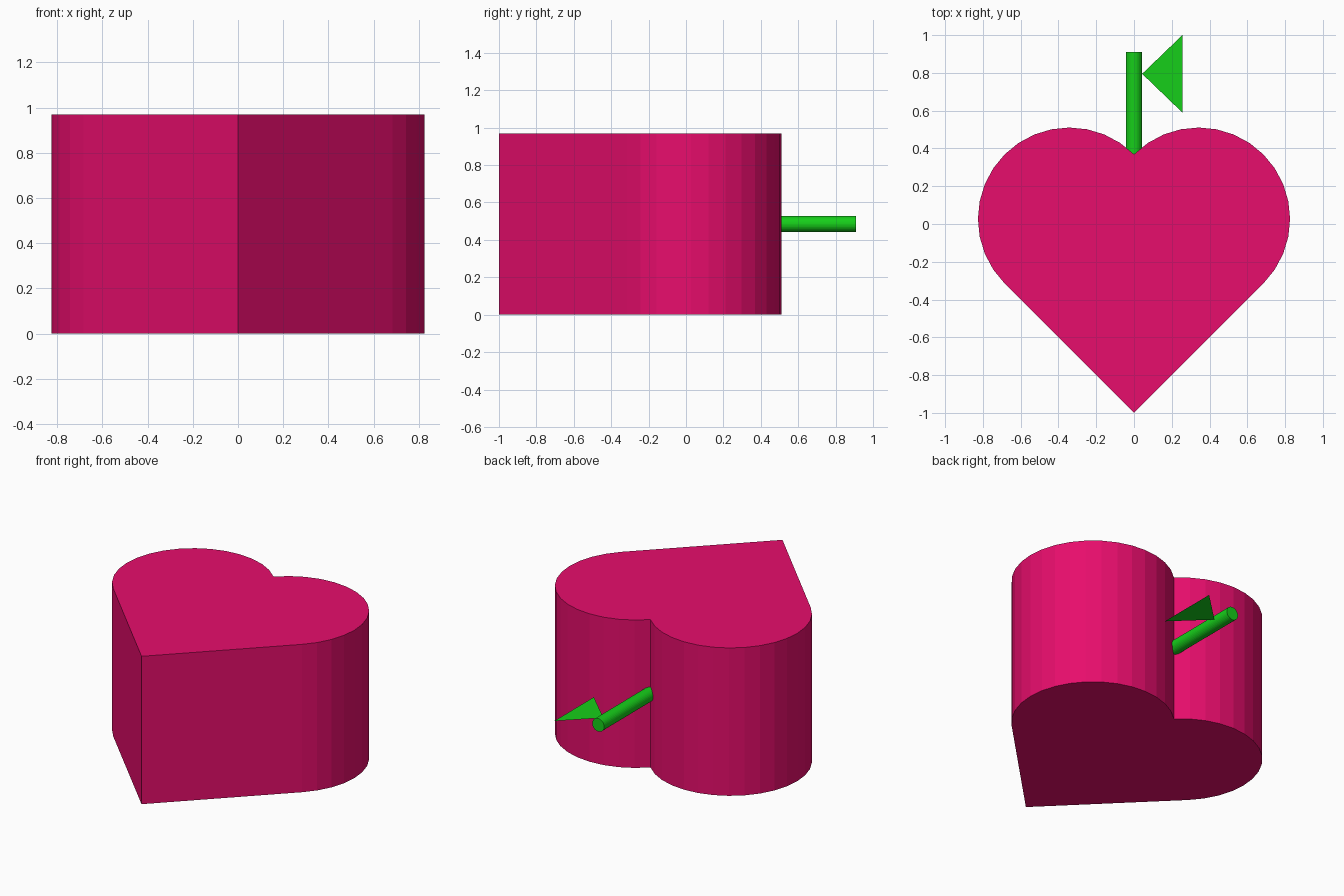
import bpy, bmesh, math
from mathutils import Matrix

if "Cube" in bpy.data.objects:
    bpy.data.objects.remove(bpy.data.objects["Cube"])

SIDE = 0.968              # square side, also lobe diameter
R = SIDE / 2
HALF_DIAG = SIDE / math.sqrt(2)
HEIGHT = 0.97
TIP_Y = -1.0


def material(name, color):
    mat = bpy.data.materials.new(name)
    mat.diffuse_color = (*color, 1)
    mat.use_nodes = True
    mat.node_tree.nodes["Principled BSDF"].inputs["Base Color"].default_value = mat.diffuse_color
    return mat


def add_object(name, bm, mat):
    mesh = bpy.data.meshes.new(name)
    bm.to_mesh(mesh)
    bm.free()
    mesh.materials.append(mat)
    obj = bpy.data.objects.new(name, mesh)
    bpy.context.collection.objects.link(obj)
    return obj


pink = material("pink", (0.80, 0.004, 0.15))
green = material("green", (0.008, 0.62, 0.01))

# Heart outline: square on its corner with a half circle on each upper side
cx, cy = HALF_DIAG / 2, TIP_Y + 1.5 * HALF_DIAG
right = [(cx + R * math.cos(a), cy + R * math.sin(a))
         for a in (math.radians(-45 + 11.25 * i) for i in range(17))]
right[-1] = (0, right[-1][1])
left = [(-x, y) for x, y in reversed(right[:-1])]
outline = [(0, TIP_Y)] + right + left

# Heart body: outline extruded upward
bm = bmesh.new()
base = bm.faces.new([bm.verts.new((x, y, 0)) for x, y in outline])
top = bmesh.ops.extrude_face_region(bm, geom=[base], use_keep_orig=True)
bmesh.ops.translate(bm, vec=(0, 0, HEIGHT),
                    verts=[v for v in top["geom"] if isinstance(v, bmesh.types.BMVert)])
bmesh.ops.recalc_face_normals(bm, faces=bm.faces)
add_object("heart_body", bm, pink)

# Stem: rod leaving the cleft toward the back
y0, y1 = 0.2, 0.91
bm = bmesh.new()
bmesh.ops.create_cone(bm, cap_ends=True, segments=32, radius1=0.043, radius2=0.043,
                      depth=y1 - y0,
                      matrix=Matrix.Translation((0, (y0 + y1) / 2, 0.485))
                      @ Matrix.Rotation(math.pi / 2, 4, 'X'))
add_object("stem", bm, green)

# Leaf: thin flat triangle beside the stem
bm = bmesh.new()
bm.faces.new([bm.verts.new(p) for p in
              ((0.043, 0.795, 0.477), (0.256, 0.59, 0.477), (0.256, 1.0, 0.477))])
add_object("leaf", bm, green)
